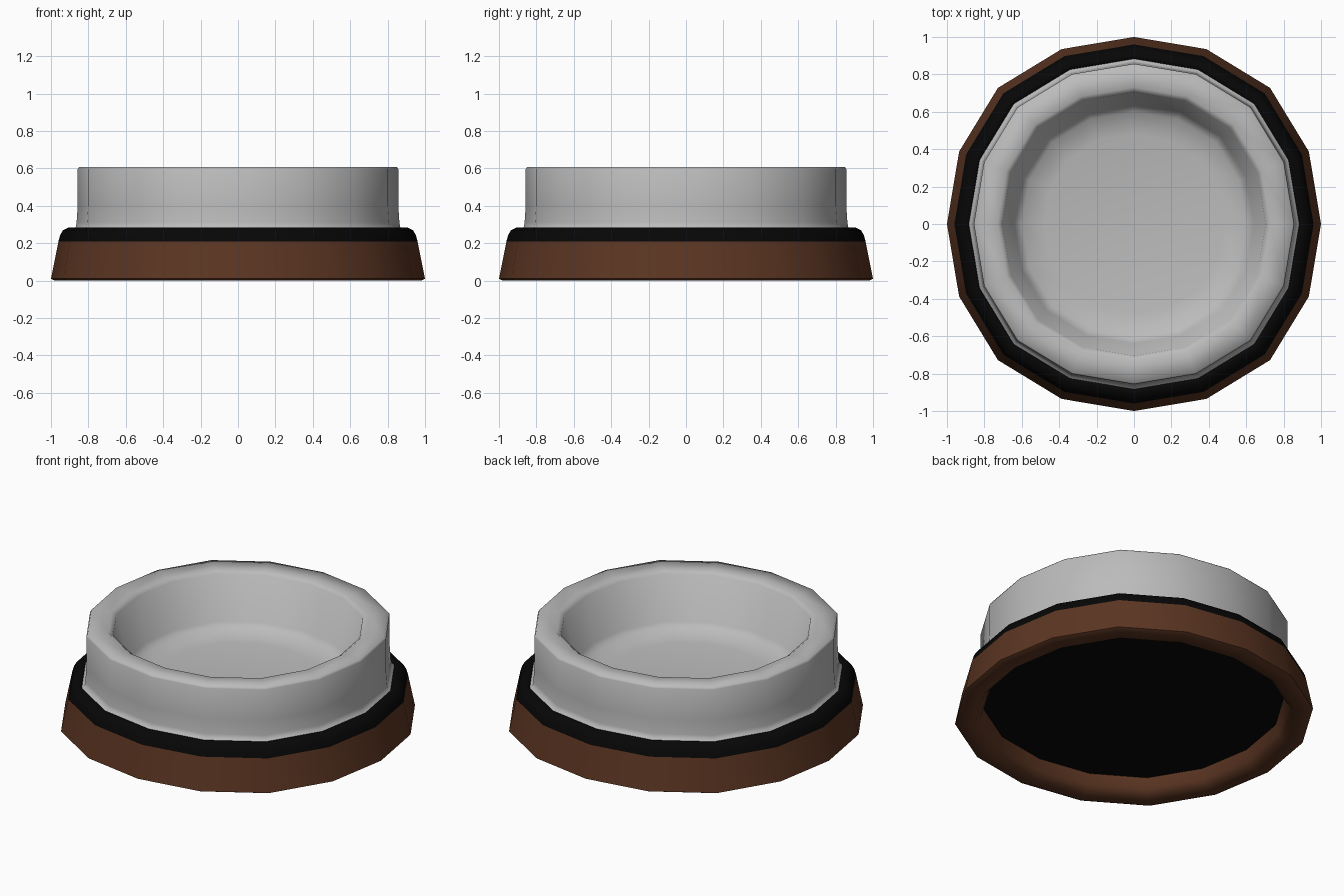
import bpy, math

if "Cube" in bpy.data.objects:
    bpy.data.objects.remove(bpy.data.objects["Cube"])

SIDES = 16
# The outline is slightly squared: diagonal corners sit a little further out
BULGE = (1.0, 1.012, 1.029, 1.012)


def material(name, rgb):
    m = bpy.data.materials.new(name)
    m.diffuse_color = (*rgb, 1)
    m.use_nodes = True
    m.node_tree.nodes["Principled BSDF"].inputs["Base Color"].default_value = m.diffuse_color
    return m


def lathe(name, profile, mat):
    """Spin (radius, z) points round z; a zero radius becomes a single centre point."""
    verts, rings, faces = [], [], []
    for r, z in profile:
        if r == 0:
            rings.append([len(verts)] * SIDES)
            verts.append((0, 0, z))
        else:
            rings.append(list(range(len(verts), len(verts) + SIDES)))
            for i in range(SIDES):
                a = 2 * math.pi * i / SIDES
                k = r * BULGE[i % 4]
                verts.append((k * math.cos(a), k * math.sin(a), z))
    for lo, hi in zip(rings, rings[1:]):
        for i in range(SIDES):
            j = (i + 1) % SIDES
            faces.append(tuple(dict.fromkeys((lo[i], lo[j], hi[j], hi[i]))))
    mesh = bpy.data.meshes.new(name)
    mesh.from_pydata(verts, [], faces)
    mesh.materials.append(mat)
    obj = bpy.data.objects.new(name, mesh)
    bpy.context.collection.objects.link(obj)
    bpy.ops.object.select_all(action='DESELECT')
    obj.select_set(True)
    bpy.context.view_layer.objects.active = obj
    bpy.ops.object.shade_smooth_by_angle(angle=math.radians(65))
    return obj


brown = material("brown", (0.105, 0.036, 0.016))
black = material("black", (0.002, 0.002, 0.002))
grey = material("grey", (0.5, 0.5, 0.5))

# Sloping brown foot ring with its inner wall underneath
lathe("base_ring", [(0.84, 0.10), (0.86, 0.04), (0.89, 0.0), (0.98, 0.0),
                    (1.0, 0.01), (0.99, 0.06), (0.96, 0.21)], brown)

# Rounded black band on top of the foot, dipping in to meet the bowl
lathe("trim_band", [(0.96, 0.21), (0.95, 0.245), (0.935, 0.27), (0.905, 0.284),
                    (0.892, 0.284), (0.88, 0.27)], black)

# Black panel closing the hollow underside
lathe("underside_panel", [(0, 0.10), (0.84, 0.10)], black).data.flip_normals()

# Grey bowl: flared foot, straight wall, wide rim, sloping inside and floor
lathe("bowl", [(0.885, 0.272), (0.868, 0.285), (0.863, 0.31), (0.857, 0.40),
               (0.857, 0.595), (0.85, 0.608), (0.73, 0.608), (0.705, 0.59),
               (0.64, 0.32), (0.60, 0.285), (0.48, 0.262), (0, 0.26)], grey)
